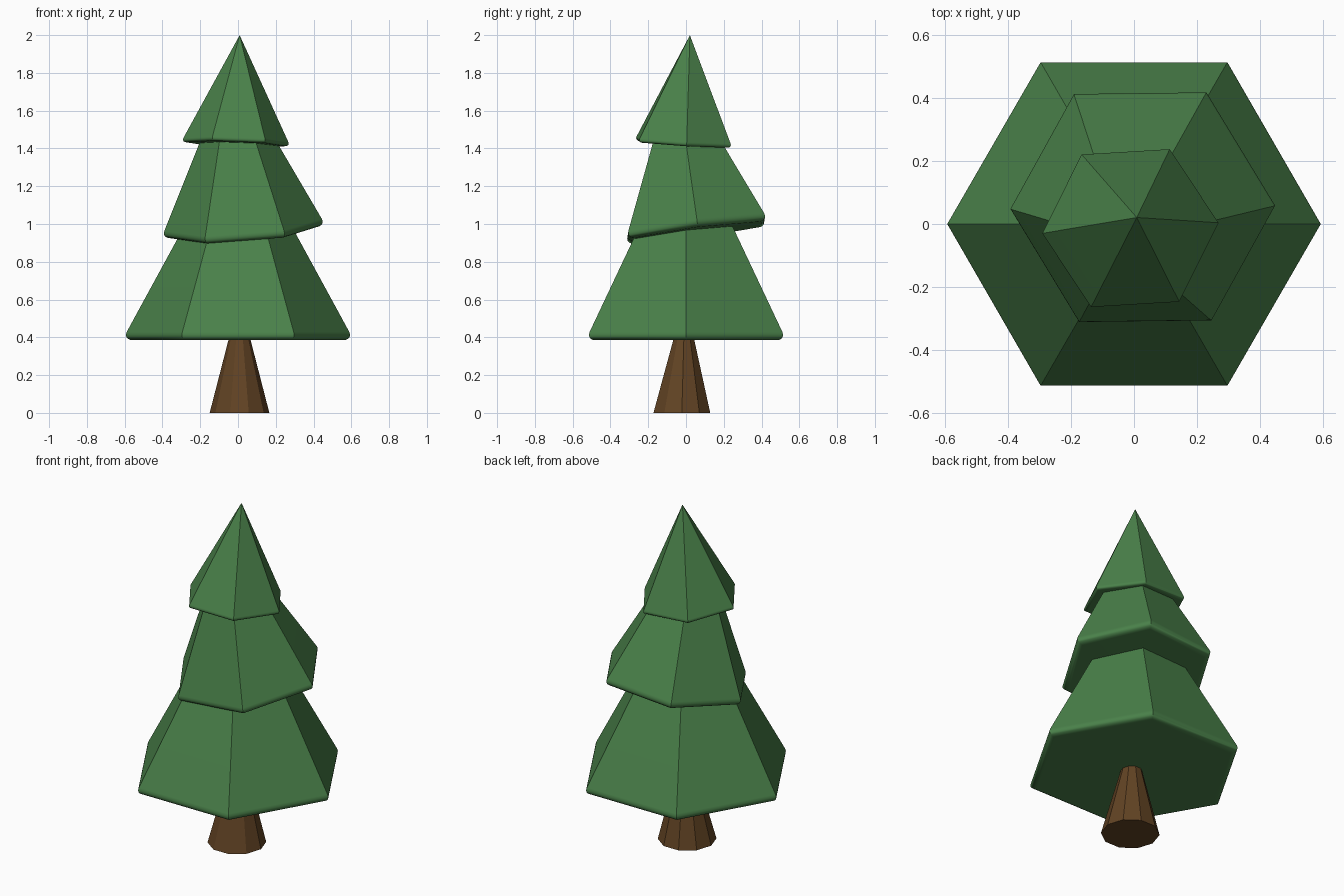
import bpy, bmesh
from math import cos, sin, tau, radians
from mathutils import Vector, Matrix

if "Cube" in bpy.data.objects:
    bpy.data.objects.remove(bpy.data.objects["Cube"])


def material(name, rgb):
    m = bpy.data.materials.new(name)
    m.diffuse_color = (*rgb, 1)
    m.use_nodes = True
    m.node_tree.nodes["Principled BSDF"].inputs["Base Color"].default_value = m.diffuse_color
    return m


green = material("needles", (0.068, 0.22, 0.068))
brown = material("bark", (0.12, 0.056, 0.017))


def tapered(name, sides, r0, r1, height, mat, bevel=0, top_shift=(0, 0)):
    """Straight tapered prism (or pyramid if r1 is 0) with an optional rounded base edge."""
    bm = bmesh.new()

    def ring(r, z, dx=0, dy=0):
        return [bm.verts.new((r * cos(tau * i / sides) + dx, r * sin(tau * i / sides) + dy, z))
                for i in range(sides)]

    base = ring(r0, 0)
    floor = bm.faces.new(base[::-1])
    if r1 > 0:
        top = ring(r1, height, *top_shift)
        bm.faces.new(top)
    else:
        apex = bm.verts.new((0, 0, height))
    for i in range(sides):
        j = (i + 1) % sides
        if r1 > 0:
            bm.faces.new((base[i], base[j], top[j], top[i]))
        else:
            bm.faces.new((base[i], base[j], apex))
    if bevel:
        bmesh.ops.bevel(bm, geom=list(floor.edges), offset=bevel, offset_type='OFFSET',
                        segments=5, profile=0.5, affect='EDGES')
    bmesh.ops.recalc_face_normals(bm, faces=bm.faces[:])
    me = bpy.data.meshes.new(name)
    bm.to_mesh(me)
    bm.free()
    me.materials.append(mat)
    ob = bpy.data.objects.new(name, me)
    bpy.context.collection.objects.link(ob)
    return ob


def tier(name, r0, r1, height, bevel, centre, axis, spin):
    """One hexagonal skirt of branches, spun and tilted so its axis follows the given direction."""
    ob = tapered(name, 6, r0, r1, height, green, bevel)
    tilt = Vector((0, 0, 1)).rotation_difference(Vector(axis)).to_matrix().to_4x4()
    ob.matrix_world = Matrix.Translation(centre) @ tilt @ Matrix.Rotation(radians(spin), 4, 'Z')
    bpy.ops.object.select_all(action='DESELECT')
    ob.select_set(True)
    bpy.context.view_layer.objects.active = ob
    bpy.ops.object.shade_smooth_by_angle(angle=radians(30))
    wn = ob.modifiers.new("flat_sides", 'WEIGHTED_NORMAL')
    wn.keep_sharp = True


# Trunk: ten-sided, flared at the ground
trunk = tapered("trunk", 10, 0.158, 0.042, 0.45, brown, top_shift=(0, 0.012))
trunk.location = (0.008, -0.022, 0)

# Branch tiers, the upper two slightly tilted
tier("lower_branches", 0.613, 0.196, 0.765, 0.05, (0, 0, 0.385), (0, 0, 1), 0)
tier("middle_branches", 0.438, 0.166, 0.56, 0.045, (0.03, 0.057, 0.955), (-0.075, -0.13, 1), 1)
tier("upper_branches", 0.29, 0, 0.579, 0.025, (-0.012, -0.014, 1.422), (0.036, 0.06, 1), 3.5)
